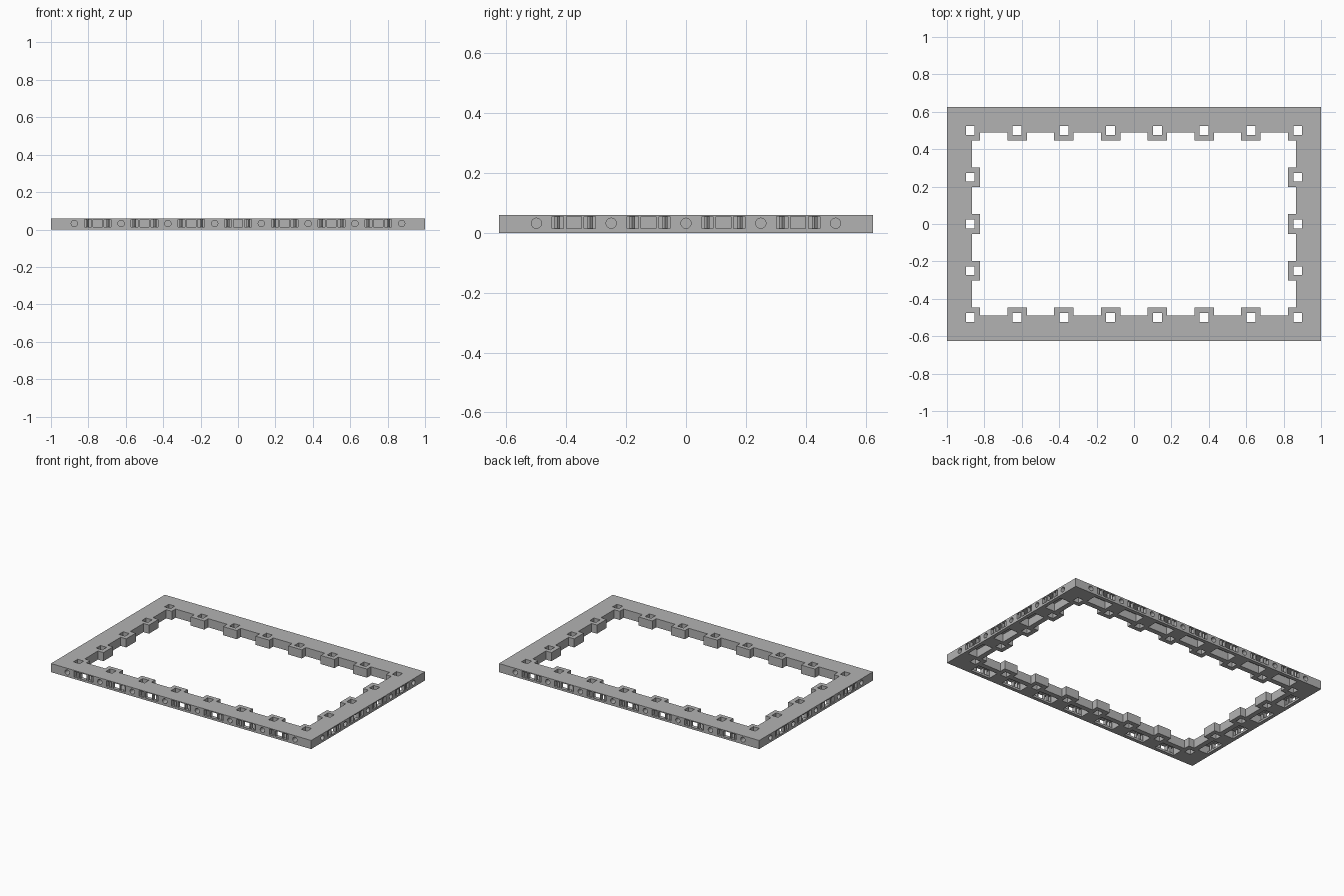
import bpy, bmesh
from math import pi
from mathutils import Matrix, Vector

cube = bpy.data.objects.get("Cube")
if cube:
    bpy.data.objects.remove(cube, do_unlink=True)

HX, HY, H = 1.0, 0.625, 0.06      # half length, half width, height
PITCH = 0.25

grey = bpy.data.materials.new("light_grey")
grey.use_nodes = True
grey.diffuse_color = (0.45, 0.45, 0.45, 1)
grey.node_tree.nodes["Principled BSDF"].inputs["Base Color"].default_value = (0.45, 0.45, 0.45, 1)

# The four edges: quarter turn, distance from the centre, cells along the edge
EDGES = [(Matrix.Rotation(i * pi / 2, 4, 'Z'), (HY, HX)[i % 2], (8, 5)[i % 2]) for i in range(4)]


def gaps(cells):
    """Places of the clip sockets, midway between neighbouring pegs."""
    return [(i - cells / 2 + 1) * PITCH for i in range(cells - 1)]


def pegs(cells):
    return [(i - (cells - 1) / 2) * PITCH for i in range(cells)]


def box(bm, rot, x0, x1, y0, y1, z0, z1):
    m = Matrix.Translation(((x0 + x1) / 2, (y0 + y1) / 2, (z0 + z1) / 2))
    bmesh.ops.create_cube(bm, size=1, matrix=rot @ m @ Matrix.Diagonal((x1 - x0, y1 - y0, z1 - z0, 1)))


def cylinder(bm, matrix, sides, radius, depth):
    bmesh.ops.create_cone(bm, cap_ends=True, segments=sides, radius1=radius,
                          radius2=radius, depth=depth, matrix=matrix)


def make(name, bm):
    mesh = bpy.data.meshes.new(name)
    bmesh.ops.recalc_face_normals(bm, faces=bm.faces)
    bm.to_mesh(mesh)
    bm.free()
    mesh.materials.append(grey)
    ob = bpy.data.objects.new(name, mesh)
    bpy.context.collection.objects.link(ob)
    return ob


def cut(target, cutter):
    cutter.hide_render = True
    mod = target.modifiers.new("cut", 'BOOLEAN')
    mod.operation = 'DIFFERENCE'
    mod.solver = 'EXACT'
    mod.use_self = True
    mod.object = cutter
    bpy.context.view_layer.objects.active = target
    bpy.ops.object.modifier_apply(modifier=mod.name)
    bpy.data.objects.remove(cutter, do_unlink=True)


# Base frame: a rectangle with a toothed opening, raised to full height
bm = bmesh.new()
outer = [(-HX, -HY), (HX, -HY), (HX, HY), (-HX, HY)]
inner = []
for rot, d, cells in EDGES:
    for i, c in enumerate(gaps(cells)):
        a, b, tab, wall = c - 0.0725, c + 0.0725, -d + 0.1775, -d + 0.135
        tooth = [(a, tab), (a, wall), (b, wall), (b, tab)]
        # the corner point is shared with the edge before
        inner += [(rot @ Vector((x, y, 0))).xy for x, y in (tooth if i else tooth[1:])]
for loop in (outer, inner):
    vs = [bm.verts.new((p[0], p[1], 0)) for p in loop]
    for i, v in enumerate(vs):
        bm.edges.new((vs[i - 1], v))
bmesh.ops.triangle_fill(bm, edges=bm.edges[:], use_beauty=True)
top = bmesh.ops.extrude_face_region(bm, geom=bm.faces[:])
bmesh.ops.translate(bm, vec=(0, 0, H), verts=[g for g in top["geom"] if isinstance(g, bmesh.types.BMVert)])
frame = make("base_frame", bm)

# Square peg holes and the underside pockets behind the clip slots
bm = bmesh.new()
for x in pegs(8):
    for y in pegs(5):
        if abs(x) > 0.8 or abs(y) > 0.45:
            box(bm, Matrix(), x - 0.0235, x + 0.0235, y - 0.0235, y + 0.0235, -0.02, H + 0.02)
for rot, d, cells in EDGES:
    for c in gaps(cells):
        box(bm, rot, c - 0.075, c + 0.075, -d + 0.025, -d + 0.1, -0.02, 0.055)
cut(frame, make("hole_cutter", bm))

# Clip slots and round holes in the outer walls
bm = bmesh.new()
for rot, d, cells in EDGES:
    for c in gaps(cells):
        for off, half in ((-0.053, 0.019), (0, 0.025), (0.053, 0.019)):
            box(bm, rot, c + off - half, c + off + half, -d - 0.02, -d + 0.04, 0.014, 0.054)
    for c in pegs(cells):
        m = Matrix.Translation((c, -d + 0.015, 0.032)) @ Matrix.Rotation(pi / 2, 4, 'X')
        cylinder(bm, rot @ m, 24, 0.017, 0.07)
cut(frame, make("slot_cutter", bm))

# Upright ridges that grip the clips in the outer slots
bm = bmesh.new()
for rot, d, cells in EDGES:
    for c in gaps(cells):
        for off in (-0.055, 0.055):
            cylinder(bm, rot @ Matrix.Translation((c + off, -d + 0.014, 0.0345)), 4, 0.009, 0.045)
make("clip_ridges", bm)
